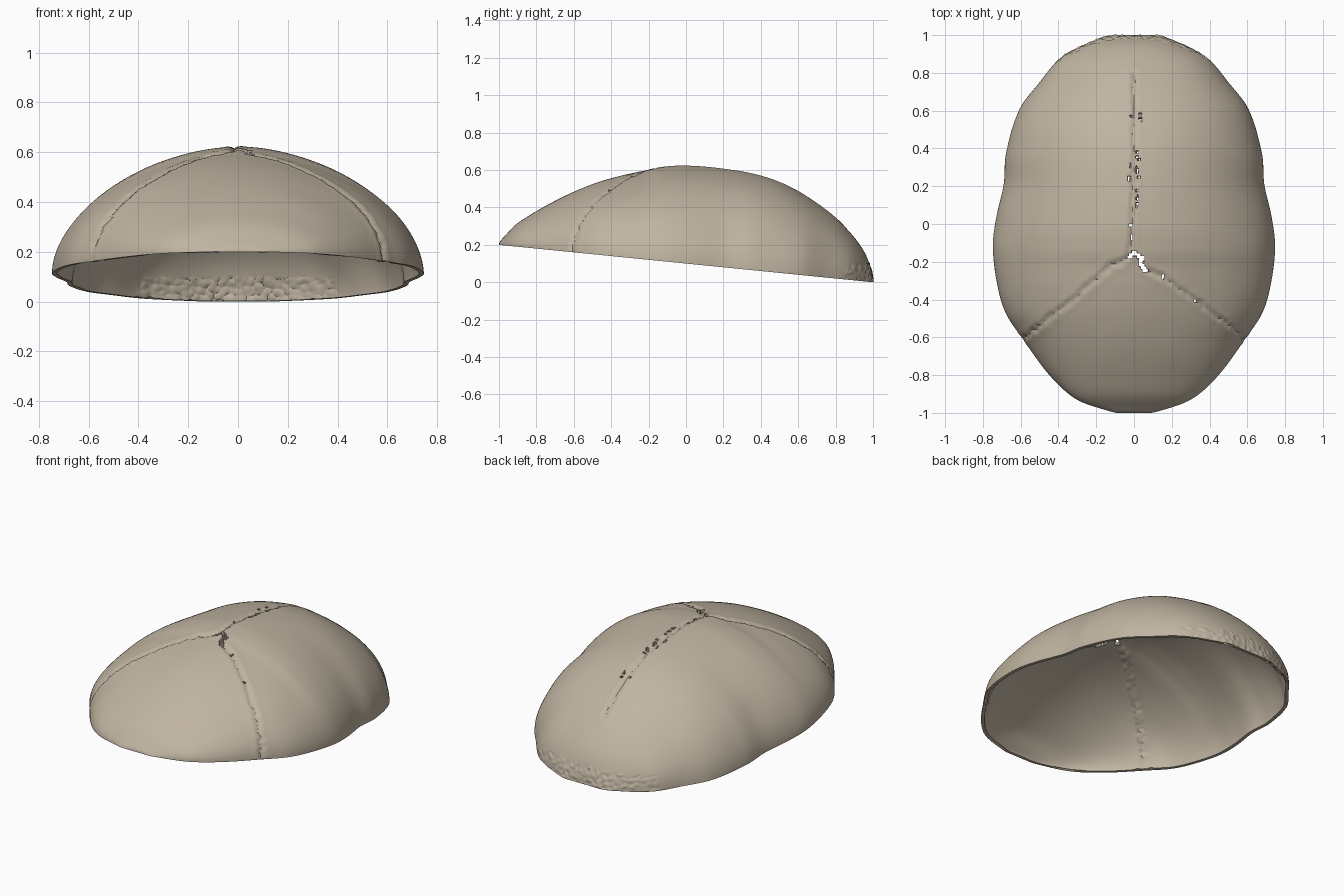
import bpy, bmesh, math, random
from mathutils import Vector, noise

if "Cube" in bpy.data.objects:
    bpy.data.objects.remove(bpy.data.objects["Cube"])

random.seed(4)
NY, NU, WALL = 220, 200, 0.02

# Midline profile (y, z) and rim half-width (y, x)
CREST = [(-1, .2), (-.97, .245), (-.9, .315), (-.81, .374), (-.62, .476), (-.46, .538), (-.326, .574),
         (-.22, .595), (-.14, .614), (0, .622), (.29, .593), (.5, .535), (.716, .41), (.877, .267),
         (.957, .155), (.985, .085), (1, 0)]
WIDTH = [(-1, .08), (-.985, .15), (-.93, .3), (-.82, .43), (-.62, .58), (-.48, .675), (-.34, .72),
         (-.13, .747), (.03, .73), (.21, .69), (.37, .678), (.61, .605), (.75, .5), (.873, .395),
         (.93, .305), (.97, .215), (1, .1)]


def base(y):
    return 0.1 - 0.1 * y


def curve(points):
    """Smooth interpolation over the angle acos(-y), so both ends stay round."""
    t = [math.acos(-y) for y, _ in points]
    v = [p[1] for p in points]
    n = len(t)
    m = []
    for i in range(n):
        a, b = max(i - 1, 0), min(i + 1, n - 1)
        m.append((v[b] - v[a]) / (t[b] - t[a]))

    def f(x):
        i = 0
        while i < n - 2 and x > t[i + 1]:
            i += 1
        d = t[i + 1] - t[i]
        s = (x - t[i]) / d
        return (v[i] * (2*s**3 - 3*s*s + 1) + m[i] * d * (s**3 - 2*s*s + s)
                + v[i+1] * (3*s*s - 2*s**3) + m[i+1] * d * (s**3 - s*s))
    return f


def seg_dist(p, path):
    best = 9
    for a, b in zip(path, path[1:]):
        a, b = Vector(a), Vector(b)
        d = b - a
        s = min(1, max(0, (p - a).dot(d) / d.length_squared))
        best = min(best, (p - a - d * s).length)
    return best


# Suture lines in plan, and the gaps that go right through
SUTURES = [[(0, .8), (0, .4), (-.01, 0), (-.03, -.17)],
           [(-.03, -.18), (-.12, -.22), (-.36, -.43), (-.62, -.63)],
           [(.05, -.23), (.15, -.28), (.36, -.43), (.62, -.63)]]
FONTANELLE = [(-.025, -.175), (0, -.15), (.04, -.18), (.035, -.215), (.06, -.245)]
HOLES = [(random.choice((-.018, .018)) + random.uniform(-.006, .006), random.uniform(.08, .4)) for _ in range(18)]
HOLES += [(-.015, .57), (.035, .585), (.035, .555), (-.02, -.01), (-.012, -.07), (.155, -.28), (.33, -.41)]
HOLES = [Vector(h) for h in HOLES]

# Outer dome surface
crest, width = curve(CREST), curve(WIDTH)
bm = bmesh.new()
rows = []
for i in range(NY + 1):
    phi = math.pi * i / NY
    y = -math.cos(phi)
    w, h = width(phi), max(0, crest(phi) - base(y))
    e = 2 / (1.82 + 0.2 * abs(y) ** 2)
    row = []
    for j in range(NU + 1):
        th = math.pi * j / NU
        c, s = math.cos(th), max(0, math.sin(th))
        if j == NU:
            s = 0
        row.append(bm.verts.new((w * math.copysign(abs(c) ** e, c), y, base(y) + h * s ** e)))
    rows.append(row)
for i in range(NY):
    for j in range(NU):
        bm.faces.new((rows[i][j], rows[i][j+1], rows[i+1][j+1], rows[i+1][j]))
bmesh.ops.recalc_face_normals(bm, faces=bm.faces)
bm.normal_update()
if rows[NY // 2][NU // 2].normal.z < 0:
    bmesh.ops.reverse_faces(bm, faces=bm.faces)
    bm.normal_update()

# Suture grooves, growth ripples and the rough patch at the back
moves = []
for v in bm.verts:
    p = v.co.xy
    wob = Vector((noise.noise(v.co * 28), noise.noise(v.co * 28 + Vector((9, 4, 2))))) * .014
    d = min(seg_dist(p + wob, s) for s in SUTURES)
    off = -0.009 * math.exp(-(d / .009) ** 2) + 0.002 * math.exp(-((d - .03) / .015) ** 2)
    off += 0.002 * noise.noise(v.co * 5)
    if v.co.y > .85 and v.co.z < .1:
        off += 0.006 * noise.noise(v.co * 45)
    moves.append((v, v.normal * off))
for v, o in moves:
    if not v.is_boundary:
        v.co += o

# Open fontanelle and pinholes along the sutures
gaps = []
for f in bm.faces:
    c = f.calc_center_median()
    if c.z > .4:
        p = c.xy
        if seg_dist(p, FONTANELLE) < .013 or any((p - q).length < .009 for q in HOLES):
            gaps.append(f)
bmesh.ops.delete(bm, geom=gaps, context='FACES')

me = bpy.data.meshes.new("skull_cap")
bm.to_mesh(me)
bm.free()
cap = bpy.data.objects.new("skull_cap", me)
bpy.context.collection.objects.link(cap)
bpy.context.view_layer.objects.active = cap
cap.select_set(True)

# Thin bone wall, trimmed flat on the tilted cut plane
mod = cap.modifiers.new("wall", 'SOLIDIFY')
mod.thickness = WALL
mod.offset = -1
bpy.ops.object.modifier_apply(modifier="wall")
for v in cap.data.vertices:
    v.co.z = max(v.co.z, base(v.co.y))
bpy.ops.object.shade_smooth_by_angle(angle=math.radians(40))

bone = bpy.data.materials.new("bone")
bone.diffuse_color = (0.53, 0.46, 0.36, 1)
bone.use_nodes = True
bone.node_tree.nodes["Principled BSDF"].inputs["Base Color"].default_value = bone.diffuse_color
cap.data.materials.append(bone)
